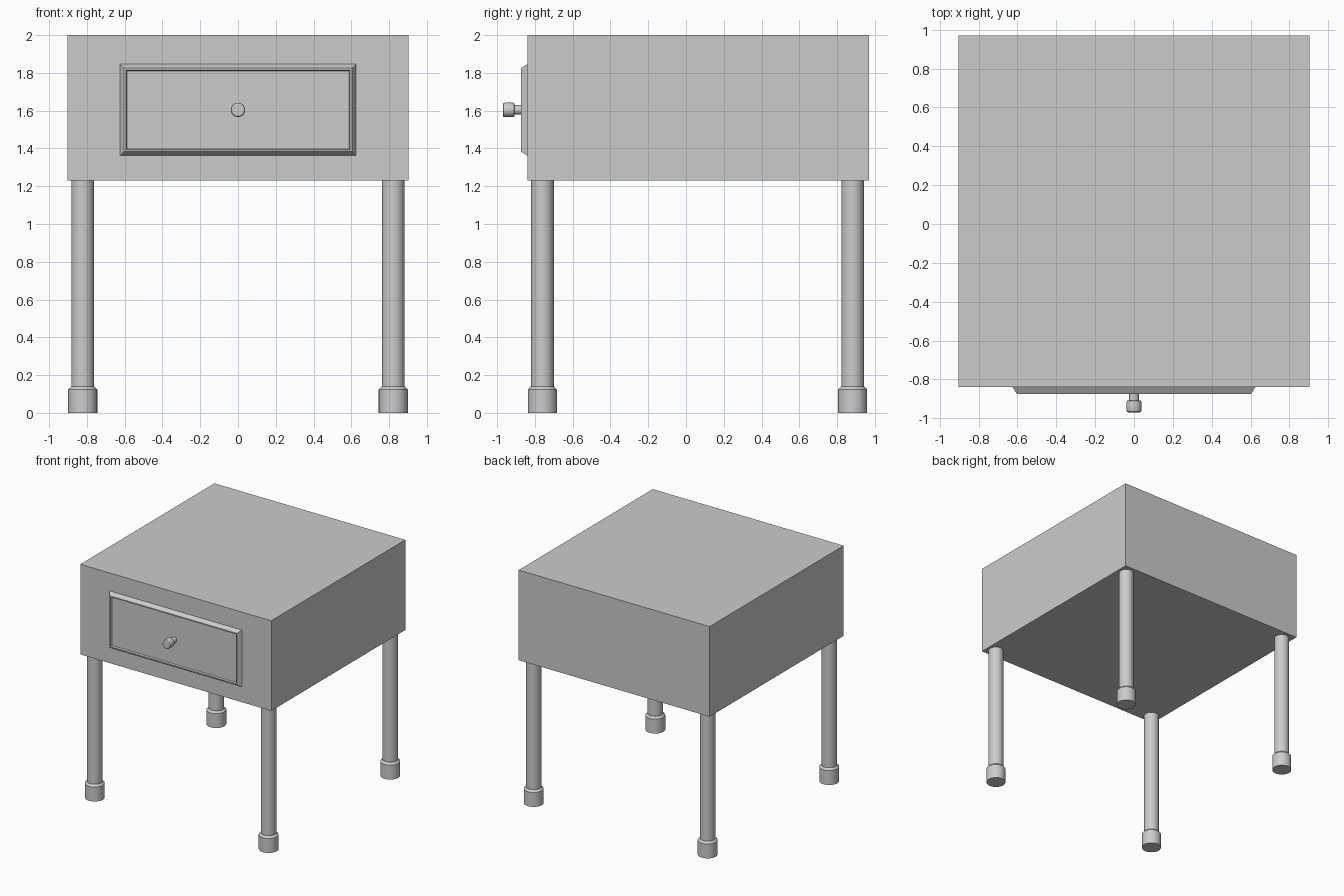
import bpy, bmesh, math
from mathutils import Matrix

if "Cube" in bpy.data.objects:
    bpy.data.objects.remove(bpy.data.objects["Cube"])


def finish(name, bm, smooth=False):
    bmesh.ops.recalc_face_normals(bm, faces=bm.faces)
    mesh = bpy.data.meshes.new(name)
    bm.to_mesh(mesh)
    bm.free()
    ob = bpy.data.objects.new(name, mesh)
    bpy.context.collection.objects.link(ob)
    if smooth:
        bpy.ops.object.select_all(action='DESELECT')
        ob.select_set(True)
        bpy.context.view_layer.objects.active = ob
        bpy.ops.object.shade_smooth_by_angle(angle=math.radians(30))
    return ob


def turned(name, profile, location, rotation=None, sides=32):
    """Closed solid of revolution from (radius, height) points."""
    bm = bmesh.new()
    rings = [[bm.verts.new((r * math.cos(2 * math.pi * i / sides),
                            r * math.sin(2 * math.pi * i / sides), h))
              for i in range(sides)] for r, h in profile]
    for a, b in zip(rings, rings[1:]):
        for i in range(sides):
            j = (i + 1) % sides
            bm.faces.new((a[i], a[j], b[j], b[i]))
    bm.faces.new(rings[0])
    bm.faces.new(rings[-1])
    if rotation:
        bmesh.ops.transform(bm, matrix=rotation, verts=bm.verts)
    ob = finish(name, bm, True)
    ob.location = location
    return ob


# Cabinet box
bm = bmesh.new()
bmesh.ops.create_cube(bm, size=1)
bmesh.ops.transform(bm, verts=bm.verts, matrix=Matrix.Translation((0, 0.065, 1.615))
                    @ Matrix.Diagonal((1.805, 1.81, 0.77, 1)))
finish("cabinet_body", bm)

# Drawer front: nested rectangles (inset, y) give chamfer, rim and recessed panel
half_w, half_h, mid_z = 0.624, 0.242, 1.604
steps = [(0, -0.835), (0, -0.84), (0.021, -0.874), (0.031, -0.874), (0.036, -0.862)]
bm = bmesh.new()
loops = [[bm.verts.new((sx * (half_w - d), y, mid_z + sz * (half_h - d)))
          for sx, sz in ((-1, -1), (1, -1), (1, 1), (-1, 1))] for d, y in steps]
for a, b in zip(loops, loops[1:]):
    for i in range(4):
        j = (i + 1) % 4
        bm.faces.new((a[i], a[j], b[j], b[i]))
bm.faces.new(loops[0])
bm.faces.new(loops[-1])
finish("drawer_front", bm)

# Knob, turned along -y
knob = [(0.025, 0), (0.025, 0.065), (0.032, 0.065), (0.036, 0.068), (0.038, 0.074),
        (0.038, 0.117), (0.036, 0.124), (0.030, 0.128)]
turned("drawer_knob", knob, (0, -0.842, mid_z), Matrix.Rotation(math.pi / 2, 4, 'X'))

# Legs with feet
leg = [(0.06, 0.02), (0.06, 1.235)]
foot = [(0.077, 0), (0.077, 0.123), (0.061, 0.14)]
for side, x in (("left", -0.822), ("right", 0.822)):
    for end, y in (("front", -0.76), ("back", 0.882)):
        turned(f"{end}_{side}_leg", leg, (x, y, 0))
        turned(f"{end}_{side}_foot", foot, (x, y, 0))
